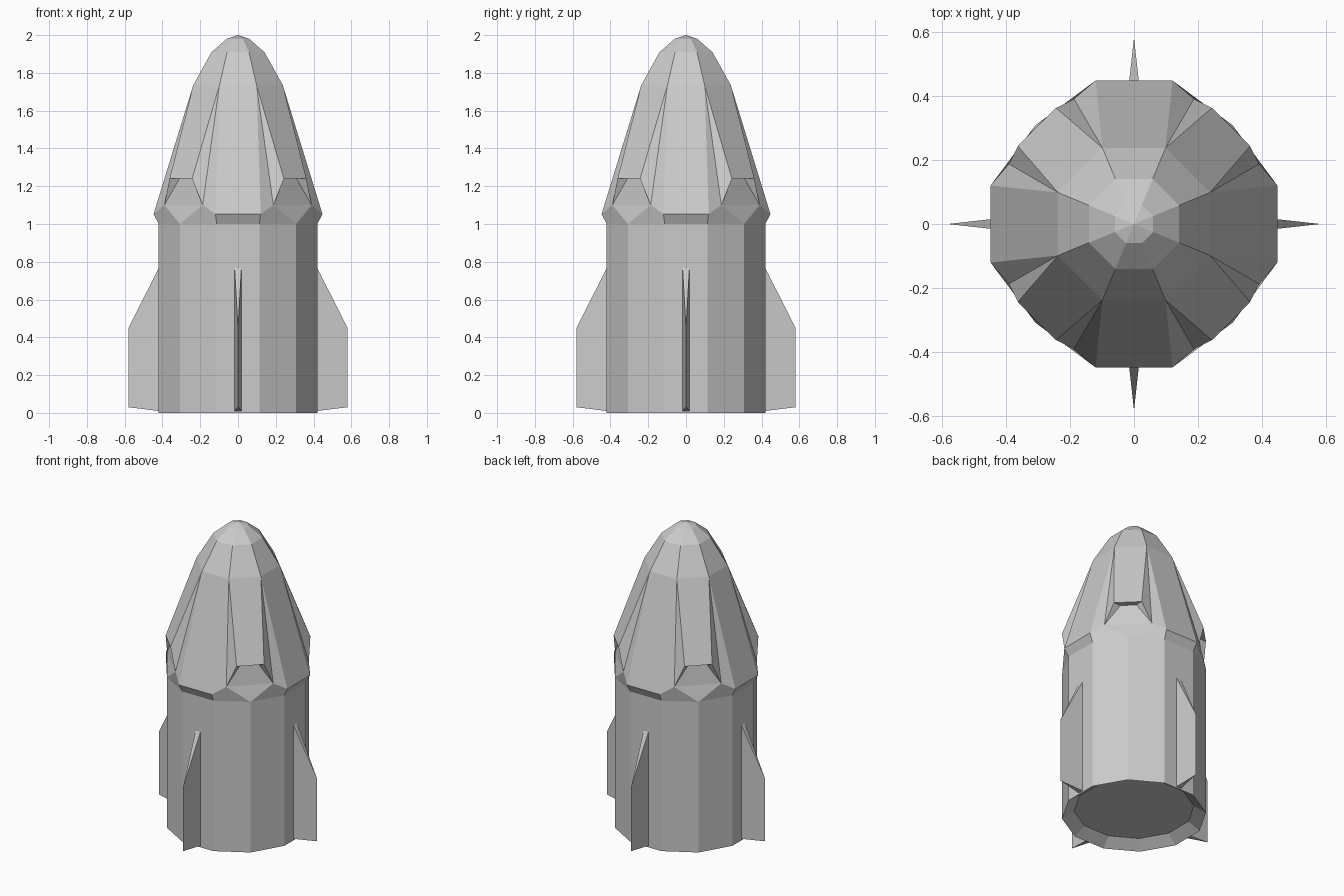
import bpy, bmesh, math
from mathutils import Matrix, Vector

if "Cube" in bpy.data.objects:
    bpy.data.objects.remove(bpy.data.objects["Cube"])


def finish(name, bm):
    bmesh.ops.remove_doubles(bm, verts=bm.verts, dist=0.0005)
    bmesh.ops.recalc_face_normals(bm, faces=bm.faces)
    mesh = bpy.data.meshes.new(name)
    bm.to_mesh(mesh)
    bm.free()
    ob = bpy.data.objects.new(name, mesh)
    bpy.context.collection.objects.link(ob)
    return ob


def ring(n, apothem, z):
    """Corners of a regular polygon with flats facing the axes."""
    r = apothem / math.cos(math.pi / n)
    return [(r * math.cos((i + 0.5) * 2 * math.pi / n),
             r * math.sin((i + 0.5) * 2 * math.pi / n), z) for i in range(n)]


def loft(bm, rings):
    loops = [[bm.verts.new(p) for p in r] for r in rings]
    for a, b in zip(loops, loops[1:]):
        for i in range(len(a)):
            j = (i + 1) % len(a)
            bm.faces.new((a[i], a[j], b[j], b[i]))
    return loops


# Twelve-sided trunk with a shallow recessed base
bm = bmesh.new()
loops = loft(bm, [ring(12, 0.42, 1.0), ring(12, 0.42, 0.0), ring(12, 0.35, 0.05)])
bm.faces.new(loops[-1])
finish("trunk", bm)

# Rounded eight-sided nose
bm = bmesh.new()
loops = loft(bm, [ring(8, 0.237, 1.735), ring(8, 0.14, 1.91), ring(8, 0.06, 1.98)])
tip = bm.verts.new((0, 0, 2.0))
for i in range(8):
    bm.faces.new((loops[-1][i], loops[-1][(i + 1) % 8], tip))
finish("nose", bm)

# Capsule shell: one octant, mirrored about the diagonal, turned four times
V = (0.237, 0.0982, 1.735)    # nose ring corner
A = (0.447, 0.12, 1.053)      # flared panel corner
B = (0.39, 0.187, 1.10)       # notch corner
P = (0.362, 0.243, 1.24)      # pod lip corner
Q = (0.31, 0.242, 1.24)       # recessed notch corner
C = (0.42, 0.1125, 1.0)       # trunk corner beside the panel
D = (0.3075, 0.3075, 1.0)     # trunk corner on the diagonal


def flip_y(p):
    return (p[0], -p[1], p[2])


def swap(p):
    return (p[1], p[0], p[2])


sides = [(V, A, B), (V, B, P), (A, C, D, B), (P, B, Q)]
faces = [
    (flip_y(V), V, A, flip_y(A)), (flip_y(A), A, C, flip_y(C)),   # axis panel
    (V, P, swap(P), swap(V)), (P, Q, swap(Q), swap(P)),           # pod and lip
    (Q, B, swap(B), swap(Q)), (B, D, swap(B)),                    # notch floor
] + sides + [[swap(p) for p in f] for f in sides]
bm = bmesh.new()
for k in range(4):
    turn = Matrix.Rotation(k * math.pi / 2, 3, 'Z')
    for f in faces:
        bm.faces.new([bm.verts.new(turn @ Vector(p)) for p in f])
finish("capsule", bm)

# Four wedge fins, thick at the root and sharp at the edge
for k in range(4):
    turn = Matrix.Rotation(k * math.pi / 2, 3, 'Z')
    bm = bmesh.new()
    pts = [(0.418, -0.018, 0.01), (0.418, 0.018, 0.01), (0.418, 0.018, 0.77),
           (0.418, -0.018, 0.77), (0.58, 0, 0.03), (0.58, 0, 0.45)]
    v = [bm.verts.new(turn @ Vector(p)) for p in pts]
    for f in [(0, 1, 2, 3), (0, 4, 1), (3, 2, 5), (0, 3, 5, 4), (1, 4, 5, 2)]:
        bm.faces.new([v[i] for i in f])
    finish("fin_%d" % (k + 1), bm)
